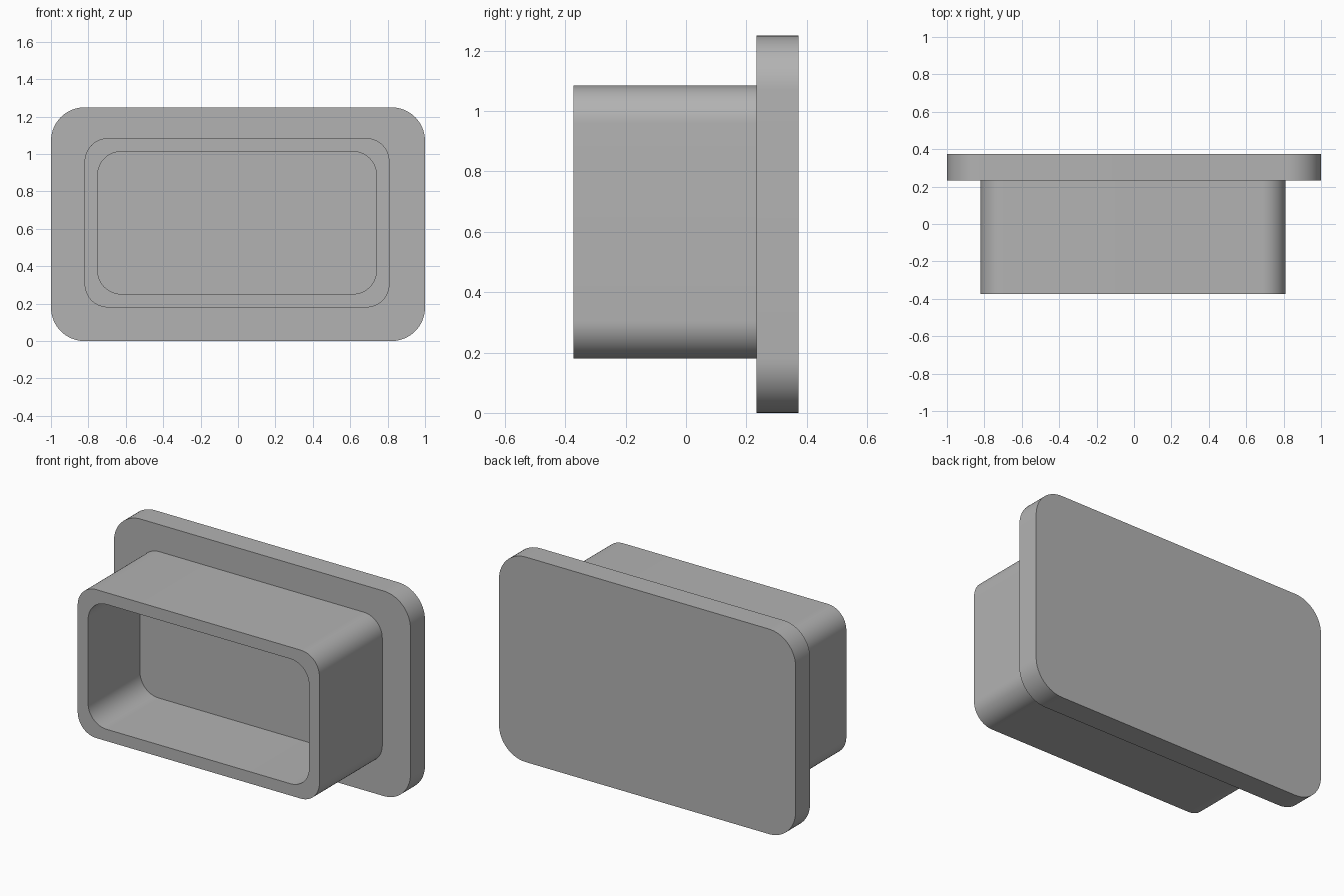
import bpy, bmesh
from math import sin, cos, pi, radians

cube = bpy.data.objects.get("Cube")
if cube:
    bpy.data.objects.remove(cube, do_unlink=True)

grey = bpy.data.materials.new("plain grey")
grey.use_nodes = True
colour = (0.45, 0.45, 0.45, 1)
grey.diffuse_color = colour
grey.node_tree.nodes["Principled BSDF"].inputs["Base Color"].default_value = colour

SEGMENTS = 16  # per rounded corner


def rounded_loop(bm, rect, radius, y):
    """Ring of vertices around a rounded rectangle in the xz plane."""
    x0, x1, z0, z1 = rect
    corners = [(x1 - radius, z1 - radius), (x0 + radius, z1 - radius),
               (x0 + radius, z0 + radius), (x1 - radius, z0 + radius)]
    ring = []
    for quarter, (cx, cz) in enumerate(corners):
        for i in range(SEGMENTS + 1):
            a = (quarter + i / SEGMENTS) * pi / 2
            ring.append(bm.verts.new((cx + radius * cos(a), y, cz + radius * sin(a))))
    return ring


# Outlines: flange plate, protruding plug, pocket inside the plug
flange = (-1, 1, 0, 1.25)
plug = (-0.82, 0.81, 0.18, 1.085)
pocket = (-0.75, 0.74, 0.252, 1.013)
back, shoulder, front, floor = 0.373, 0.233, -0.373, 0.127

# Rings from the back plate, round the rim and down to the pocket floor
bm = bmesh.new()
rings = [rounded_loop(bm, *step) for step in (
    (flange, 0.18, back), (flange, 0.18, shoulder),
    (plug, 0.125, shoulder), (plug, 0.125, front),
    (pocket, 0.125, front), (pocket, 0.125, floor))]
for a, b in zip(rings, rings[1:]):
    for i in range(len(a)):
        j = (i + 1) % len(a)
        bm.faces.new((a[i], a[j], b[j], b[i]))
bm.faces.new(rings[0])
bm.faces.new(rings[-1])
bmesh.ops.recalc_face_normals(bm, faces=bm.faces)

mesh = bpy.data.meshes.new("flanged_plug")
bm.to_mesh(mesh)
bm.free()
mesh.materials.append(grey)
obj = bpy.data.objects.new("flanged_plug", mesh)
bpy.context.collection.objects.link(obj)

# Smooth corners, sharp rims
bpy.ops.object.select_all(action="DESELECT")
obj.select_set(True)
bpy.context.view_layer.objects.active = obj
bpy.ops.object.shade_smooth_by_angle(angle=radians(30))
